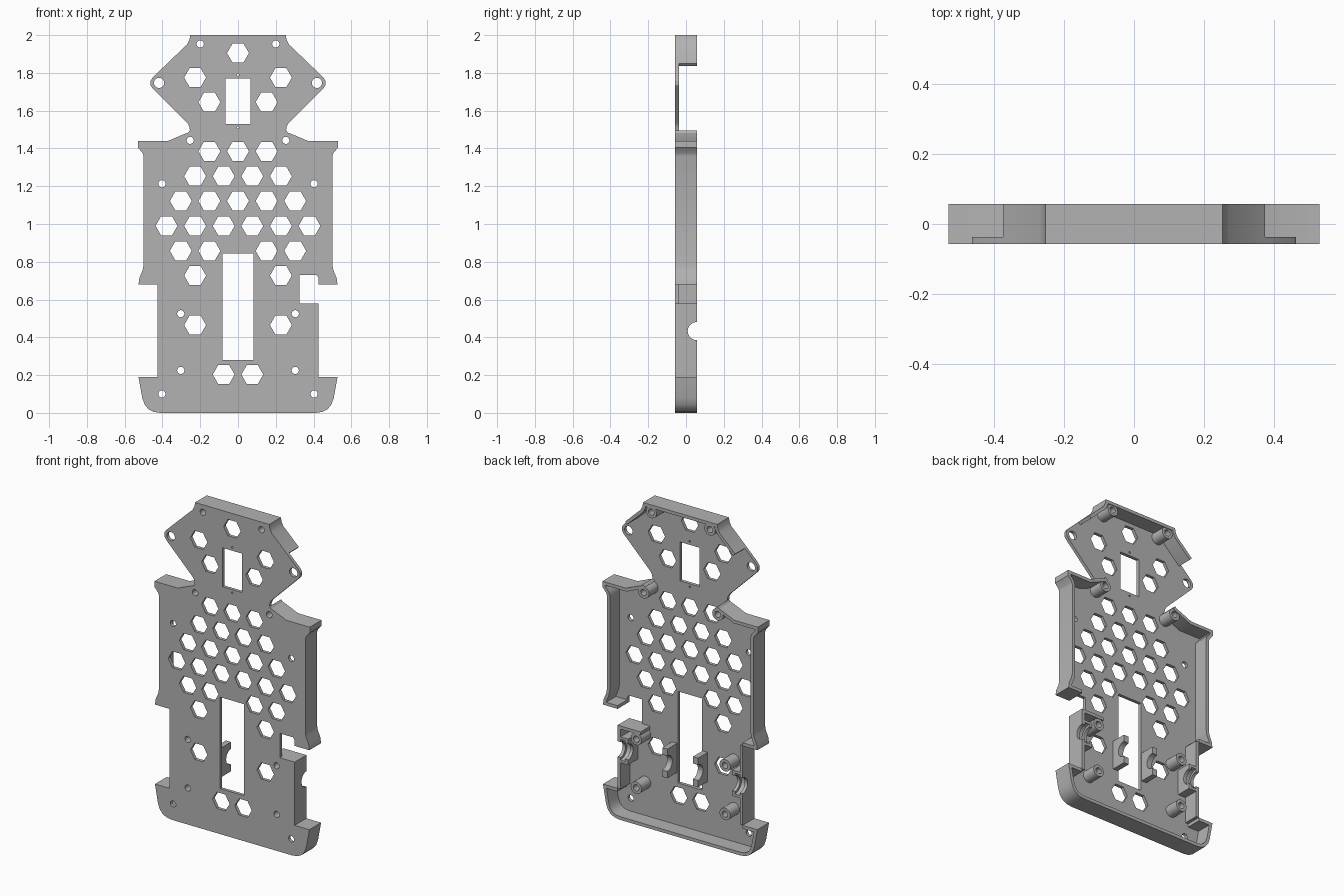
import bpy, bmesh, math
from mathutils import Matrix, Vector

if "Cube" in bpy.data.objects:
    bpy.data.objects.remove(bpy.data.objects["Cube"])

grey = bpy.data.materials.new("plain_grey")
grey.use_nodes = True
COLOUR = (0.45, 0.45, 0.45, 1)
grey.diffuse_color = COLOUR
grey.node_tree.nodes["Principled BSDF"].inputs["Base Color"].default_value = COLOUR

FRONT, FLOOR, BACK = -0.057, -0.037, 0.057
THICK = 0.02
# Axes of the drawing plane: seen from the front, or from the side
FACE = Matrix(((1, 0, 0, 0), (0, 0, -1, 0), (0, 1, 0, 0), (0, 0, 0, 1)))
SIDE = Matrix(((0, 0, 1, 0), (1, 0, 0, 0), (0, 1, 0, 0), (0, 0, 0, 1)))


def slab(name, loops, lo, hi, axes=FACE):
    """Extrude a closed profile, with further loops as holes, from lo to hi."""
    curve = bpy.data.curves.new(name, 'CURVE')
    curve.dimensions = '2D'
    curve.fill_mode = 'BOTH'
    curve.extrude = (hi - lo) / 2
    for loop in loops:
        spline = curve.splines.new('POLY')
        spline.points.add(len(loop) - 1)
        for point, (u, v) in zip(spline.points, loop):
            point.co = (u, v, 0, 1)
        spline.use_cyclic_u = True
    temp = bpy.data.objects.new(name + "_profile", curve)
    bpy.context.collection.objects.link(temp)
    graph = bpy.context.evaluated_depsgraph_get()
    mesh = bpy.data.meshes.new_from_object(temp.evaluated_get(graph))
    bpy.data.objects.remove(temp)
    middle = (lo + hi) / 2
    shift = (0, middle, 0) if axes is FACE else (middle, 0, 0)
    mesh.transform(Matrix.Translation(shift) @ axes)
    bm = bmesh.new()
    bm.from_mesh(mesh)
    bmesh.ops.remove_doubles(bm, verts=bm.verts, dist=0.0002)
    bmesh.ops.recalc_face_normals(bm, faces=bm.faces)
    bm.to_mesh(mesh)
    bm.free()
    mesh.materials.clear()
    mesh.materials.append(grey)
    obj = bpy.data.objects.new(name, mesh)
    bpy.context.collection.objects.link(obj)
    bpy.ops.object.select_all(action='DESELECT')
    obj.select_set(True)
    bpy.context.view_layer.objects.active = obj
    bpy.ops.object.shade_smooth_by_angle(angle=math.radians(30))
    return obj


def ring(x, z, r, n=24):
    return [(x + r * math.cos(math.tau * i / n), z + r * math.sin(math.tau * i / n)) for i in range(n)]


def mirror(path):
    return [(-x, z) for x, z in reversed(path)]


def wall(name, path):
    """Rim that follows a clockwise stretch of the outline, offset inward."""
    pts = [Vector(p) for p in path]
    inner = []
    for i, p in enumerate(pts):
        dirs = []
        if i > 0:
            dirs.append((p - pts[i - 1]).normalized())
        if i < len(pts) - 1:
            dirs.append((pts[i + 1] - p).normalized())
        normals = [Vector((d.y, -d.x)) for d in dirs]
        n = sum(normals, Vector((0, 0))).normalized()
        inner.append(p + n * THICK / max(n.dot(normals[0]), 0.5))
    return slab(name, [path + [tuple(p) for p in reversed(inner)]], FLOOR, BACK)


# Stretches of the +x outline, from the top down
crown = [(.253, 2), (.257, 1.975), (.27, 1.95), (.375, 1.85)]
tip = [(.452, 1.775), (.463, 1.757), (.463, 1.735), (.452, 1.718),
       (.268, 1.535), (.257, 1.515)]
shoulder = [(.255, 1.495), (.265, 1.483), (.29, 1.474), (.37, 1.44), (.53, 1.44),
            (.53, 1.405), (.505, 1.375), (.5, 1.36), (.5, .78), (.505, .755),
            (.522, .715), (.527, .68), (.427, .68)]
notch = [(.427, .715), (.415, .73), (.325, .73), (.325, .58), (.427, .58)]
foot = [(.427, .19), (.527, .19), (.507, .08), (.495, .045), (.475, .02), (.447, .005), (.41, 0)]
half = crown + tip + shoulder
outline = half + notch + foot + mirror(half + foot)

# Hexagon vents: row height and positive columns, mirrored
STEP = 0.0757
rows = [(1.905, [0]), (1.775, [3]), (1.645, [2]), (1.385, [0, 2]), (1.253, [1, 3]),
        (1.122, [0, 2, 4]), (.99, [1, 3, 5]), (.858, [2, 4]), (.727, [3]),
        (.465, [3]), (.203, [1])]
holes = [ring(x * STEP, z, .058, 6) for z, cols in rows for x in {s * c for c in cols for s in (1, -1)}]

# Screw holes and the two rectangular openings
posts = [(.2, 1.953), (.253, 1.443), (.303, .525), (.303, .225)]
plain = [(.403, 1.213), (.403, .1)]
for s in (1, -1):
    holes += [ring(s * x, z, .019) for x, z in posts + plain]
    holes.append(ring(s * .418, 1.747, .027))
holes += [ring(0, z, .006, 12) for z in (1.79, 1.51)]
for w, z0, z1 in ((.067, 1.53, 1.77), (.082, .28, .845)):
    holes.append([(-w, z0), (w, z0), (w, z1), (-w, z1)])
slab("face_plate", [outline] + holes, FRONT, FLOOR)

# Rims around the back
wall("crown_rim", mirror(crown) + crown)
wall("foot_rim", foot + mirror(foot))
wall("left_side_rim", shoulder)
wall("right_side_rim", mirror(shoulder))
wall("left_upper_waist_rim", [(.27, .58), (.427, .58), (.427, .5)])
wall("right_upper_waist_rim", [(-.427, .5), (-.427, .68)])
wall("left_lower_waist_rim", [(.427, .365), (.427, .19)])
wall("right_lower_waist_rim", [(-.427, .19), (-.427, .365)])

# Screw posts
for s, side in ((1, "left"), (-1, "right")):
    for i, (x, z) in enumerate(posts):
        slab(f"{side}_screw_post_{i + 1}", [ring(s * x, z, .037), ring(s * x, z, .019)], FLOOR, BACK - .004)


# Axle cradles with a half-round groove
def cradle(name, x0, x1, reach, r):
    z = .433
    arc = [(BACK - r * math.sin(math.pi * i / 16), z - r * math.cos(math.pi * i / 16)) for i in range(17)]
    profile = [(FLOOR, z - reach), (BACK, z - reach)] + arc + [(BACK, z + reach), (FLOOR, z + reach)]
    slab(name, [profile], x0, x1, SIDE)


for s, side in ((1, "left"), (-1, "right")):
    for part, a, b, reach, r in (("outer", .407, .427, .08, .048), ("bearing", .375, .407, .08, .064),
                                 ("lip", .355, .375, .08, .048), ("inner", .087, .122, .09, .048)):
        cradle(f"{side}_{part}_cradle", *sorted((s * a, s * b)), reach, r)
